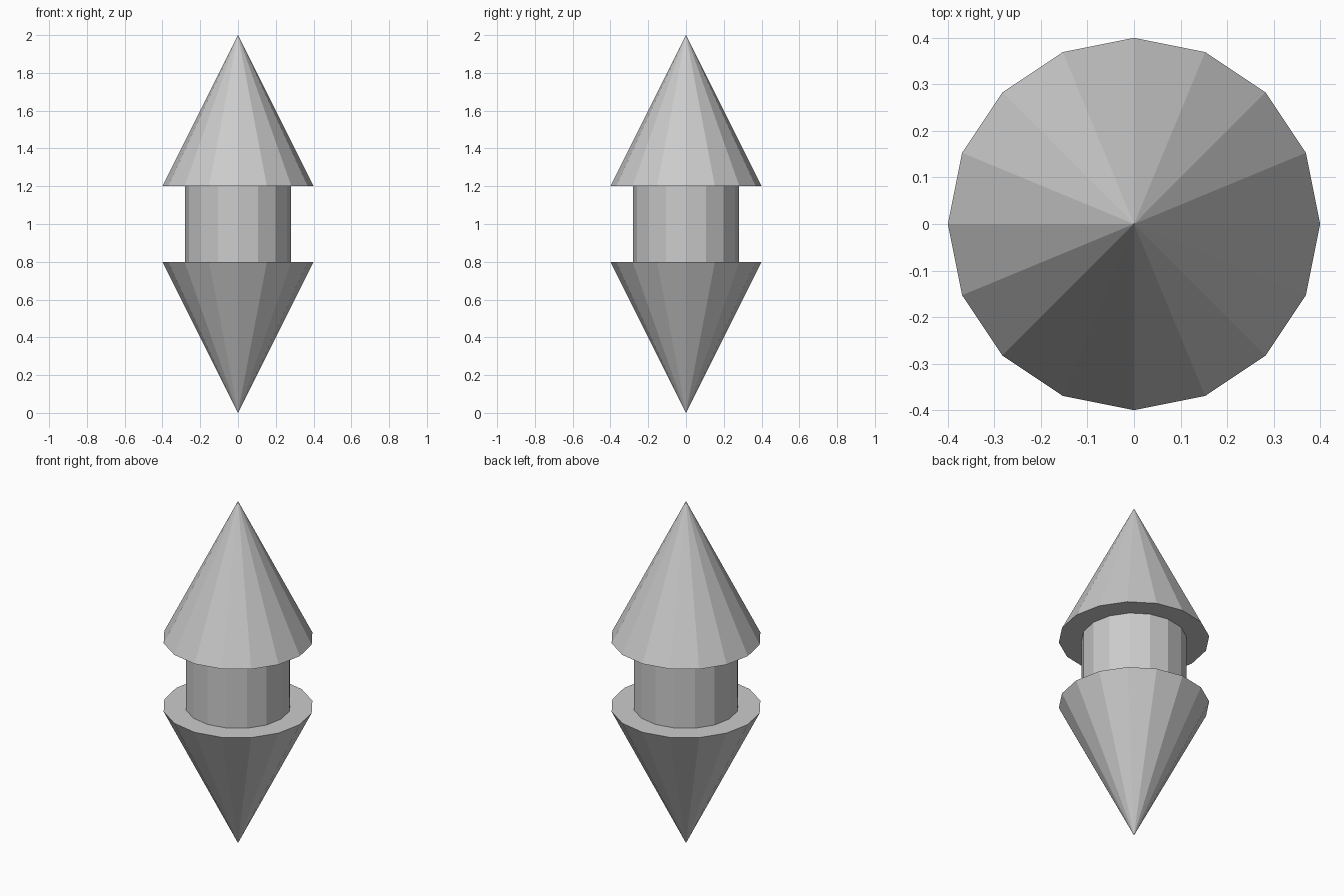
import bpy

if "Cube" in bpy.data.objects:
    bpy.data.objects.remove(bpy.data.objects["Cube"])

SIDES = 16


def add_part(name, r_bottom, r_top, z_bottom, z_top):
    """Flat-shaded round part spanning z_bottom to z_top."""
    bpy.ops.mesh.primitive_cone_add(
        vertices=SIDES, radius1=r_bottom, radius2=r_top,
        depth=z_top - z_bottom, location=(0, 0, (z_bottom + z_top) / 2))
    bpy.context.object.name = name


# Downward point, narrow waist, upward point
add_part("lower_cone", 0.0, 0.4, 0.0, 0.8)
add_part("middle_cylinder", 0.28, 0.28, 0.8, 1.2)
add_part("upper_cone", 0.4, 0.0, 1.2, 2.0)
